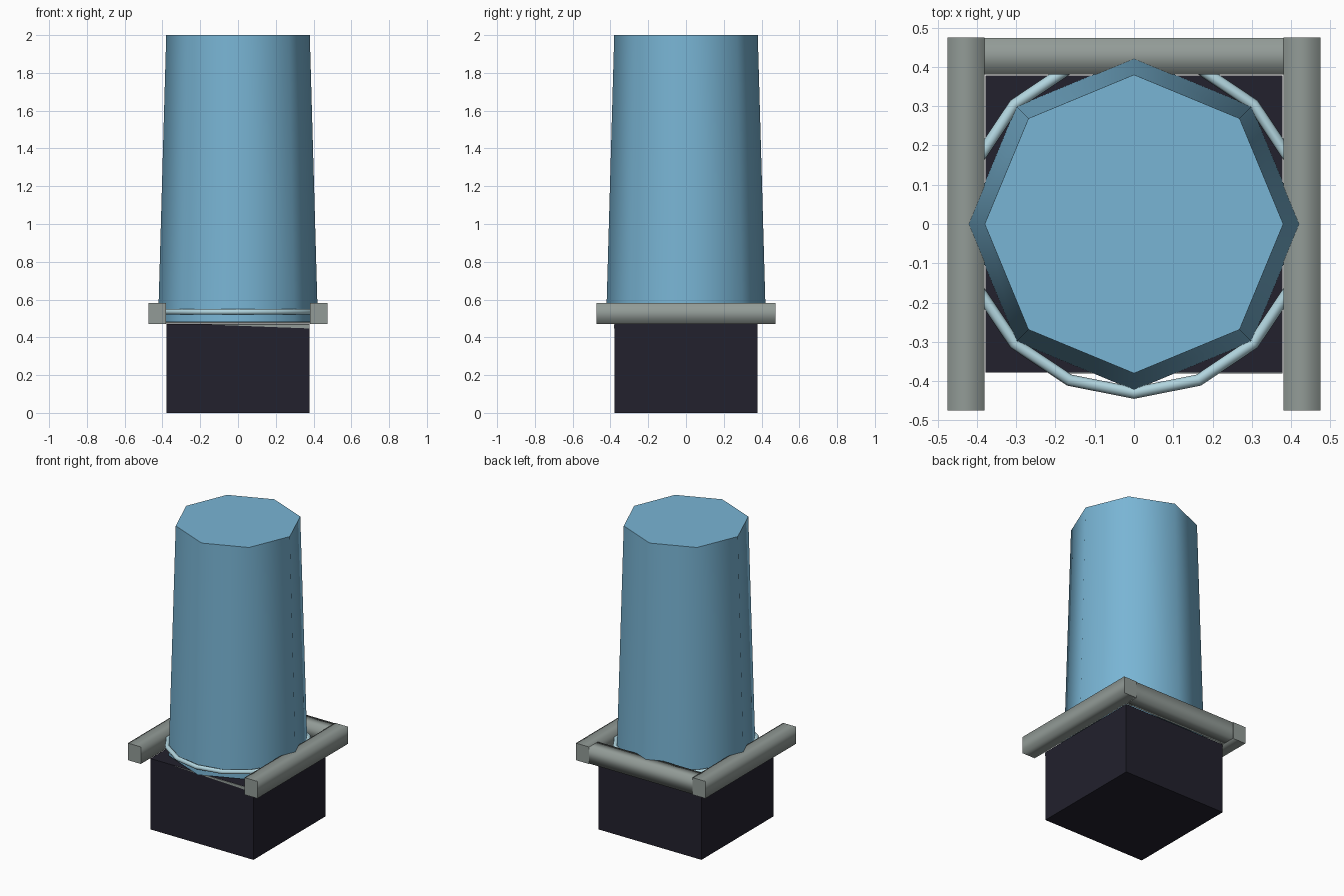
import bpy, bmesh, math
from mathutils import Matrix

if "Cube" in bpy.data.objects:
    bpy.data.objects.remove(bpy.data.objects["Cube"])


def material(name, rgb):
    m = bpy.data.materials.new(name)
    m.diffuse_color = (*rgb, 1)
    m.use_nodes = True
    m.node_tree.nodes["Principled BSDF"].inputs["Base Color"].default_value = m.diffuse_color
    return m


dark = material("dark plastic", (0.016, 0.015, 0.026))
grey = material("warm grey", (0.29, 0.33, 0.31))
blue = material("bottle blue", (0.19, 0.46, 0.66))
pale = material("pale blue", (0.44, 0.66, 0.73))


def make(name, bm, mat, smooth=None):
    """Turn a bmesh into an object; smooth is a rule choosing smooth faces."""
    bmesh.ops.recalc_face_normals(bm, faces=bm.faces)
    for f in bm.faces:
        f.smooth = bool(smooth and smooth(f))
    mesh = bpy.data.meshes.new(name)
    bm.to_mesh(mesh)
    bm.free()
    mesh.materials.append(mat)
    ob = bpy.data.objects.new(name, mesh)
    bpy.context.collection.objects.link(ob)
    return ob


def box(name, lo, hi, mat, smooth=None):
    bm = bmesh.new()
    size = [b - a for a, b in zip(lo, hi)]
    mid = [(a + b) / 2 for a, b in zip(lo, hi)]
    bmesh.ops.create_cube(bm, size=1, matrix=Matrix.Translation(mid) @ Matrix.Diagonal((*size, 1)))
    return make(name, bm, mat, smooth)


# Base cabinet
box("base", (-0.378, -0.378, 0), (0.378, 0.378, 0.47), dark)

# Side and back rails, rounded by smooth shading along their length, flat at the ends
for side, x in (("left", -0.475), ("right", 0.38)):
    box(side + "_rail", (x, -0.475, 0.47), (x + 0.095, 0.475, 0.583), grey,
        lambda f: abs(f.normal.y) < 0.5)
box("back_rail", (-0.40, 0.38, 0.472), (0.473, 0.473, 0.581), grey,
    lambda f: abs(f.normal.x) < 0.5)

# Thin wedge of trim showing along the top of the base front
bm = bmesh.new()
tri = [bm.verts.new(p) for p in ((-0.2, -0.381, 0.469), (0.378, -0.381, 0.447), (0.378, -0.381, 0.469))]
face = bm.faces.new(tri)
ext = bmesh.ops.extrude_face_region(bm, geom=[face])["geom"]
bmesh.ops.translate(bm, vec=(0, 0.006, 0), verts=[v for v in ext if isinstance(v, bmesh.types.BMVert)])
make("front_trim", bm, grey)

# Eight-sided tapered bottle with corners on the axes
bm = bmesh.new()
bmesh.ops.create_cone(bm, cap_ends=True, segments=8, radius1=0.423, radius2=0.38, depth=1.52,
                      matrix=Matrix.Translation((0, 0, 1.24)))
make("bottle", bm, blue, lambda f: abs(f.normal.z) < 0.5)

# Collar ring round the bottle foot
bpy.ops.mesh.primitive_torus_add(major_segments=16, minor_segments=8, major_radius=0.43,
                                 minor_radius=0.015, location=(0, 0, 0.535))
ring = bpy.context.object
ring.name = "collar_ring"
ring.data.materials.append(pale)
bpy.ops.object.shade_smooth()
